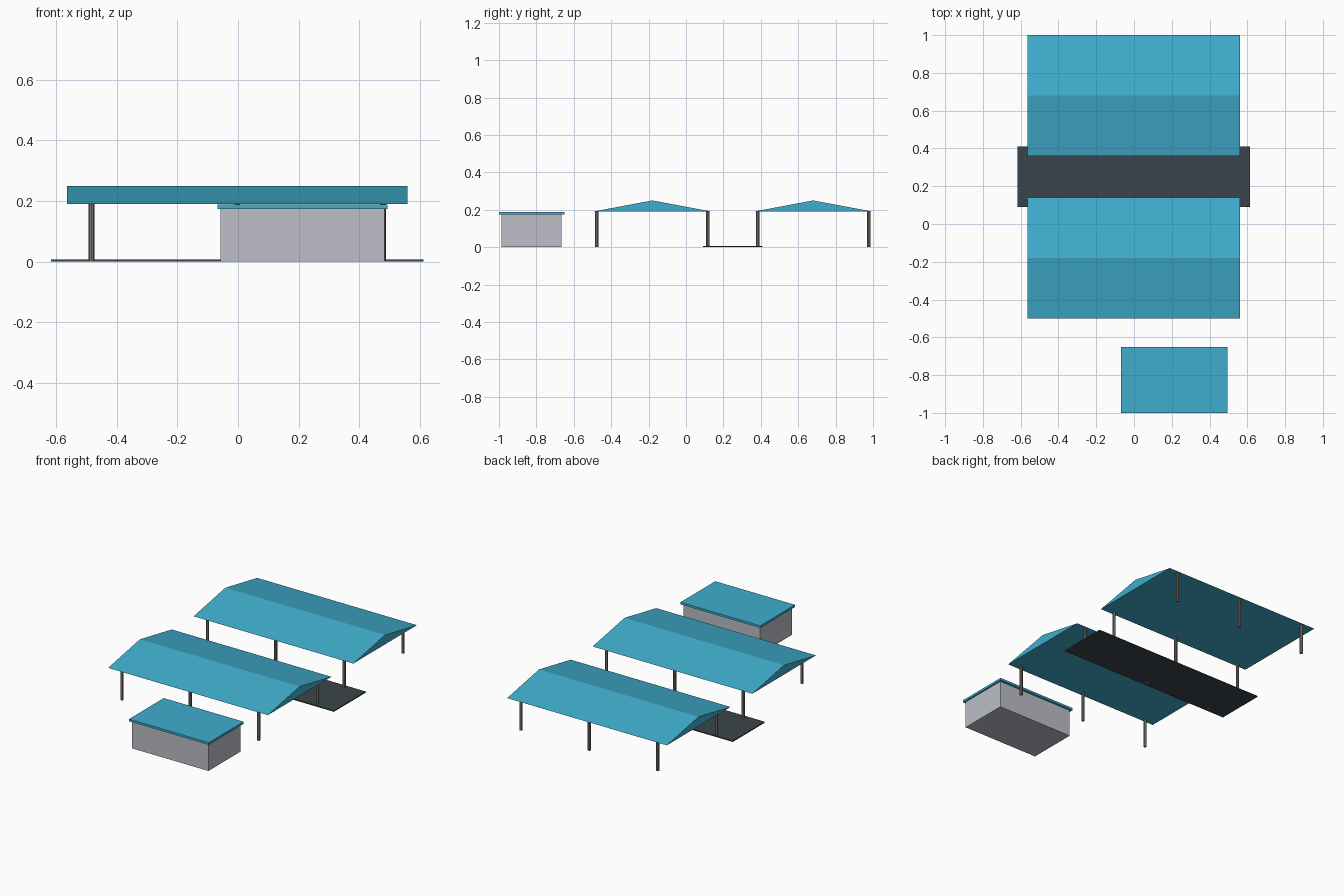
import bpy
import bmesh
from mathutils import Matrix, Vector

cube = bpy.data.objects.get("Cube")
if cube:
    bpy.data.objects.remove(cube, do_unlink=True)

CX = -0.0025  # shared centre line of the shelters


def make_material(name, colour):
    mat = bpy.data.materials.new(name)
    mat.use_nodes = True
    rgba = (*colour, 1.0)
    mat.diffuse_color = rgba
    mat.node_tree.nodes["Principled BSDF"].inputs["Base Color"].default_value = rgba
    return mat


blue = make_material("roof blue", (0.05, 0.42, 0.61))
wall_grey = make_material("wall grey", (0.51, 0.52, 0.58))
asphalt = make_material("dark asphalt", (0.045, 0.06, 0.07))
steel = make_material("post grey", (0.23, 0.22, 0.21))


def finish(name, bm, mat):
    bmesh.ops.recalc_face_normals(bm, faces=bm.faces)
    mesh = bpy.data.meshes.new(name)
    bm.to_mesh(mesh)
    bm.free()
    mesh.materials.append(mat)
    obj = bpy.data.objects.new(name, mesh)
    bpy.context.scene.collection.objects.link(obj)
    return obj


def box(name, low, high, mat):
    low, high = Vector(low), Vector(high)
    bm = bmesh.new()
    matrix = Matrix.Translation((low + high) / 2) @ Matrix.Diagonal((*(high - low), 1))
    bmesh.ops.create_cube(bm, size=1, matrix=matrix)
    return finish(name, bm, mat)


def gable_roof(name, y, half_length, half_depth, eave, ridge):
    # Triangular profile extruded along x
    bm = bmesh.new()
    profile = ((y - half_depth, eave), (y + half_depth, eave), (y, ridge))
    end = bm.faces.new([bm.verts.new((CX - half_length, py, pz)) for py, pz in profile])
    side = bmesh.ops.extrude_face_region(bm, geom=[end])["geom"]
    verts = [v for v in side if isinstance(v, bmesh.types.BMVert)]
    bmesh.ops.translate(bm, verts=verts, vec=(2 * half_length, 0, 0))
    return finish(name, bm, blue)


def post(name, x, y, height):
    bm = bmesh.new()
    bmesh.ops.create_cone(bm, cap_ends=True, segments=8, radius1=0.0095,
                          radius2=0.0095, depth=height,
                          matrix=Matrix.Translation((x, y, height / 2)))
    return finish(name, bm, steel)


# Two gabled shelters, each on six posts
for label, centre_y in (("front", -0.18), ("back", 0.68)):
    gable_roof(label + "_shelter_roof", centre_y, 0.5625, 0.32, 0.19, 0.25)
    for row, dy in (("near", -0.296), ("far", 0.296)):
        for place, dx in (("right", -0.4815), ("middle", 0), ("left", 0.4815)):
            post(f"{label}_shelter_{row}_{place}_post", CX + dx, centre_y + dy, 0.191)

# Road slab between the shelters
box("road_slab", (-0.617, 0.09, 0), (0.613, 0.41, 0.007), asphalt)

# Small building with a flat overhanging roof
box("building_walls", (-0.057, -0.987, 0), (0.483, -0.665, 0.176), wall_grey)
box("building_roof", (-0.068, -1.0, 0.174), (0.494, -0.65, 0.188), blue)
